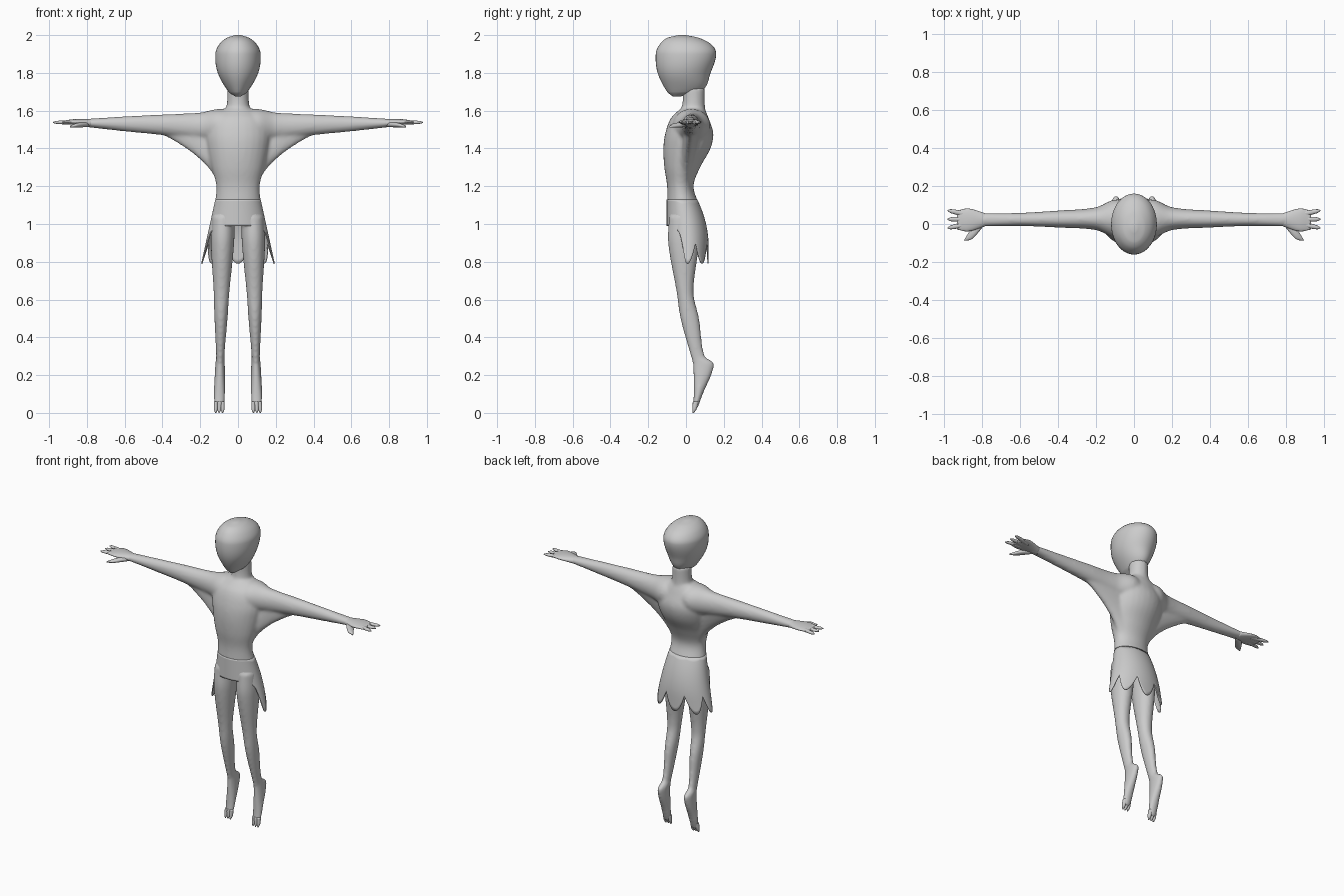
import bpy, bmesh, math

cube = bpy.data.objects.get("Cube")
if cube:
    bpy.data.objects.remove(cube)

shade = 0.6
colour = (shade, shade, shade, 1)
grey = bpy.data.materials.new("plain grey")
grey.use_nodes = True
grey.diffuse_color = colour
grey.node_tree.nodes["Principled BSDF"].inputs["Base Color"].default_value = colour


def spline(rows, steps=6):
    """Refine rows with a smooth curve over their first number, the station."""
    last = len(rows) - 1

    def slope(i, column):
        before, after = rows[max(i - 1, 0)], rows[min(i + 1, last)]
        return (after[column] - before[column]) / (after[0] - before[0])

    fine = [rows[0]]
    for i in range(last):
        start, end = rows[i], rows[i + 1]
        span = end[0] - start[0]
        for k in range(1, steps + 1):
            t = k / steps
            ease = t * t * (3 - 2 * t)
            row = [start[0] + span * t]
            for c in range(1, len(start)):
                bend = slope(i, c) * (1 - t) - slope(i + 1, c) * t
                row.append(start[c] + (end[c] - start[c]) * ease + bend * span * t * (1 - t))
            fine.append(row)
    return fine


def centred(station):
    return 0


def loft(bm, rows, axis="z", side=1, middle=centred, sides=28):
    """Skin oval rings; each row is station, half width, low limit, high limit."""
    rings = []
    for station, half, low, high in spline(rows):
        ring = []
        for k in range(sides):
            a = math.tau * k / sides
            u = middle(station) + half * math.cos(a)
            v = (low + high + (high - low) * math.sin(a)) / 2
            place = (side * u, v, station) if axis == "z" else (side * station, u, v)
            ring.append(bm.verts.new(place))
        rings.append(ring)
    for ring, following in zip(rings, rings[1:]):
        for k in range(sides):
            j = (k + 1) % sides
            bm.faces.new((ring[k], ring[j], following[j], following[k]))
    bm.faces.new(rings[0])
    bm.faces.new(rings[-1])


def finish(name, bm):
    """Turn a working mesh into a smooth, coloured object."""
    bmesh.ops.recalc_face_normals(bm, faces=bm.faces)
    for face in bm.faces:
        face.smooth = True
    mesh = bpy.data.meshes.new(name)
    bm.to_mesh(mesh)
    bm.free()
    mesh.materials.append(grey)
    obj = bpy.data.objects.new(name, mesh)
    bpy.context.collection.objects.link(obj)
    return obj


def leg_middle(z):
    return 0.1 - 0.02 * z


def arm_middle(x):
    return 0.03 - 0.01 * x


def thumb_middle(x):
    return 0.7 - 0.88 * x


# Body: torso, neck, draped underarms, arms and legs fused into one skin
torso = [(1, .145, -.1, .1), (1.1, .125, -.1, .07), (1.2, .115, -.1, .04),
         (1.3, .14, -.115, .075), (1.4, .165, -.12, .13), (1.48, .175, -.11, .145),
         (1.56, .15, -.08, .12), (1.61, .08, -.03, .1)]
neck = [(1.55, .08, -.05, .11), (1.63, .06, -.02, .1), (1.72, .055, -.02, .1)]
drape = []
for k in range(9):
    u = k / 8
    drape.append((1.16 + .37 * u, .1 + .42 * u * u, -.07 + .06 * u, .08 * math.sqrt(u)))
arm = [(0, .08, 1.45, 1.6), (.1, .1, 1.43, 1.61), (.2, .06, 1.44, 1.59),
       (.4, .045, 1.47, 1.58), (.6, .035, 1.49, 1.57), (.82, .035, 1.515, 1.555)]
leg = [(1.04, .06, -.09, .07), (.9, .062, -.095, .07), (.64, .042, -.05, .04),
       (.5, .035, -.03, .07), (.3, .022, .025, .1), (.26, .025, .035, .15),
       (.1, .03, .04, .09), (.02, .025, .035, .06)]
bm = bmesh.new()
for rows in (torso, neck, drape):
    loft(bm, rows)
for side in (1, -1):
    loft(bm, arm, "x", side, arm_middle)
    loft(bm, leg, "z", side, leg_middle)
body = finish("body", bm)
skin = body.modifiers.new("fuse", "REMESH")
skin.mode = "VOXEL"
skin.voxel_size = 0.009
skin.use_smooth_shade = True
relax = body.modifiers.new("relax", "SMOOTH")
relax.iterations = 8

# Head: egg with a narrow chin and a full back of the skull
head = [(1.675, .015, -.07, -.03), (1.7, .05, -.1, .08), (1.8, .107, -.15, .13),
        (1.9, .12, -.16, .16), (1.95, .1, -.14, .135), (1.985, .06, -.1, .07),
        (2, .015, -.04, 0)]
bm = bmesh.new()
loft(bm, head, sides=40)
finish("head", bm)

# Hands: flat palm, three spread fingers and a webbed thumb
palm = [(.77, .03, 1.51, 1.555), (.87, .06, 1.525, 1.555), (.93, .05, 1.53, 1.545)]
thumb = [(.79, .015, 1.515, 1.54), (.85, .03, 1.51, 1.535), (.89, .005, 1.51, 1.52)]
finger = [(.86, .015, 1.525, 1.55), (.96, .011, 1.53, 1.546), (.98, .003, 1.535, 1.54)]
toe = [(.06, .01, .036, .066), (.02, .01, .034, .056), (0, .003, .034, .042)]
for side, label in ((1, "left"), (-1, "right")):
    bm = bmesh.new()
    loft(bm, palm, "x", side, arm_middle)
    loft(bm, thumb, "x", side, thumb_middle)
    for spread in (-.05, 0, .05):
        loft(bm, finger, "x", side, lambda x: .025 + spread * (8 * x - 6) / 2, sides=12)
    finish(label + "_hand", bm)

    # Toes: small pointed tips under each foot
    bm = bmesh.new()
    for spread in (-.018, 0, .018):
        loft(bm, toe, "z", side, lambda z: leg_middle(z) + spread, sides=12)
    finish(label + "_toes", bm)

# Skirt: flared sheet, high at the front, ending in leaf points at the sides and back
waist, around, down = 1.13, 128, 14
bm = bmesh.new()
columns = []
for k in range(around):
    a = math.tau * k / around
    turn = min(a, math.tau - a)
    leaf = .9 - .11 * abs(math.cos(4 * a))
    blend = min(max((turn - 1) / .45, 0), 1)
    drop = waist - (.99 + (leaf - .99) * blend)
    column = []
    for i in range(down + 1):
        d = drop * i / down
        half = .12 + .22 * d
        back = .12 - .06 * max(0, 1 - 4 * d) ** 2
        y = (back - .102 - (back + .102) * math.cos(a)) / 2
        column.append(bm.verts.new((half * math.sin(a), y, waist - d)))
    columns.append(column)
for here, following in zip(columns, columns[1:] + columns[:1]):
    for i in range(down):
        bm.faces.new((here[i], following[i], following[i + 1], here[i + 1]))
skirt = finish("skirt", bm)
cloth = skirt.modifiers.new("cloth", "SOLIDIFY")
cloth.thickness = 0.006
